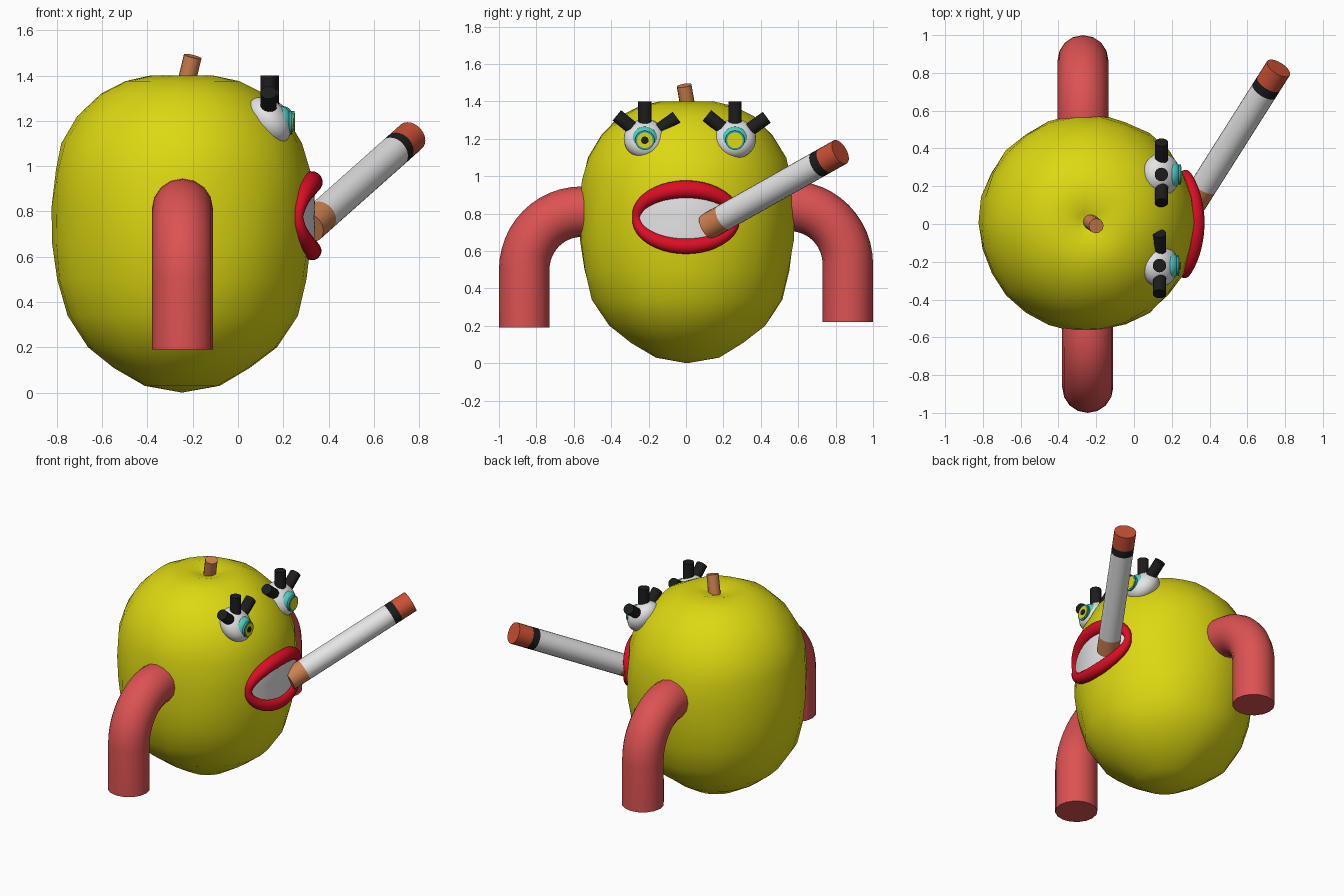
import bpy, bmesh, math, random
from mathutils import Vector

random.seed(4)
cube = bpy.data.objects.get("Cube")
if cube:
    bpy.data.objects.remove(cube, do_unlink=True)


def material(name, rgb):
    m = bpy.data.materials.new(name)
    m.use_nodes = True
    m.diffuse_color = (*rgb, 1)
    m.node_tree.nodes["Principled BSDF"].inputs["Base Color"].default_value = (*rgb, 1)
    return m


YELLOW = material("fruit yellow", (0.72, 0.69, 0.006))
PINK = material("arm pink", (0.72, 0.085, 0.085))
RED = material("lip red", (0.72, 0.004, 0.018))
WHITE = material("white", (0.78, 0.78, 0.78))
TAN = material("tan", (0.62, 0.22, 0.08))
EMBER = material("ember red", (0.6, 0.08, 0.035))
BLACK = material("black", (0.012, 0.012, 0.012))
TEAL = material("teal", (0.08, 0.64, 0.58))
DARK_TEAL = material("dark teal", (0.03, 0.34, 0.36))

CX, CY = -0.247, 0.005


def smooth(ob, angle=40):
    bpy.ops.object.select_all(action="DESELECT")
    ob.select_set(True)
    bpy.context.view_layer.objects.active = ob
    bpy.ops.object.shade_smooth_by_angle(angle=math.radians(angle))


def finish(name, bm, mat):
    bmesh.ops.recalc_face_normals(bm, faces=bm.faces)
    me = bpy.data.meshes.new(name)
    bm.to_mesh(me)
    bm.free()
    ob = bpy.data.objects.new(name, me)
    bpy.context.collection.objects.link(ob)
    me.materials.append(mat)
    smooth(ob)
    return ob


def rod(name, a, b, radius, mat, sides=24):
    """Straight cylinder between two points."""
    a, b = Vector(a), Vector(b)
    bm = bmesh.new()
    bmesh.ops.create_cone(bm, cap_ends=True, segments=sides, radius1=radius,
                          radius2=radius, depth=(b - a).length)
    ob = finish(name, bm, mat)
    ob.location = (a + b) / 2
    ob.rotation_euler = (b - a).to_track_quat("Z", "Y").to_euler()
    return ob


def ball(name, centre, size, mat, tilt=0):
    bm = bmesh.new()
    bmesh.ops.create_uvsphere(bm, u_segments=28, v_segments=18, radius=1)
    ob = finish(name, bm, mat)
    ob.location, ob.scale = centre, size
    ob.rotation_euler.y = tilt
    return ob


def tube(name, points, radii, mat, cyclic=False):
    """Round tube swept along a path, with a radius at each point."""
    cu = bpy.data.curves.new(name, "CURVE")
    cu.dimensions = "3D"
    cu.bevel_depth = 1
    cu.bevel_resolution = 6
    cu.use_fill_caps = True
    sp = cu.splines.new("POLY")
    sp.points.add(len(points) - 1)
    for p, co, r in zip(sp.points, points, radii):
        p.co, p.radius = (*co, 1), r
    sp.use_cyclic_u = cyclic
    ob = bpy.data.objects.new(name, cu)
    bpy.context.collection.objects.link(ob)
    cu.materials.append(mat)
    bpy.ops.object.select_all(action="DESELECT")
    ob.select_set(True)
    bpy.context.view_layer.objects.active = ob
    bpy.ops.object.convert(target="MESH")
    smooth(bpy.context.object)


# Fruit body: slightly lumpy lathe with a dimple at the top
PROFILE = [(0.17, 0.03), (0.3, 0.11), (0.42, 0.2), (0.51, 0.34), (0.553, 0.5),
           (0.572, 0.66), (0.575, 0.82), (0.563, 0.98), (0.53, 1.1), (0.46, 1.22),
           (0.36, 1.32), (0.25, 1.375), (0.14, 1.4), (0.05, 1.375)]


def body_radius(z):
    for (r0, z0), (r1, z1) in zip(PROFILE, PROFILE[1:]):
        if z0 <= z <= z1:
            return r0 + (r1 - r0) * (z - z0) / (z1 - z0)
    return 0


def face_x(y, z):
    """Surface of the body on its +x side."""
    return CX + math.sqrt(max(body_radius(z) ** 2 - (y - CY) ** 2, 0))


bm = bmesh.new()
N = 26
rings = []
for r, z in PROFILE:
    ring = []
    for i in range(N):
        a = math.tau * i / N
        rr = r + random.uniform(-0.006, 0.005)
        ring.append(bm.verts.new((CX + rr * math.cos(a), CY + rr * math.sin(a), z)))
    rings.append(ring)
for lo, hi in zip(rings, rings[1:]):
    for i in range(N):
        j = (i + 1) % N
        bm.faces.new((lo[i], lo[j], hi[j], hi[i]))
for ring, z in ((rings[0], 0), (rings[-1], 1.36)):
    tip = bm.verts.new((CX, CY, z))
    for i in range(N):
        bm.faces.new((ring[i], ring[(i + 1) % N], tip))
finish("body", bm, YELLOW)

# Stem
rod("stem", (-0.235, 0.015, 1.34), (-0.2, -0.01, 1.485), 0.04, TAN, 12)

# Arms: horizontal at the shoulder, bending down to a flat end
for name, side, x, lift in (("right_arm", -1, -0.245, 0), ("left_arm", 1, -0.27, 0.03)):
    path = [(x, side * 0.45, 0.81 + lift)]
    for k in range(13):
        a = math.pi / 2 * k / 12
        path.append((x, side * (0.56 + 0.305 * math.sin(a)), 0.5 + lift + 0.31 * math.cos(a)))
    path.append((x, side * 0.865, 0.19 + lift))
    tube(name, path, [0.135] * len(path), PINK)

# Teeth: curved oval patch lying on the body
bm = bmesh.new()
M = 32
centre = bm.verts.new((face_x(0, 0.775) + 0.013, 0, 0.775))
prev = None
for s in (0.25, 0.5, 0.75, 1):
    ring = []
    for i in range(M):
        a = math.tau * i / M
        y, z = 0.27 * s * math.cos(a), 0.775 + 0.14 * s * math.sin(a)
        ring.append(bm.verts.new((face_x(y, z) + 0.013, y, z)))
    for i in range(M):
        j = (i + 1) % M
        if prev:
            bm.faces.new((prev[i], ring[i], ring[j], prev[j]))
        else:
            bm.faces.new((centre, ring[i], ring[j]))
    prev = ring
finish("teeth", bm, WHITE)

# Lips: closed oval tube, thick in the middle and thin at the corners
path, radii = [], []
for i in range(40):
    a = math.tau * i / 40
    s = math.sin(a)
    y, z = 0.265 * math.cos(a), 0.778 + 0.152 * s
    path.append((face_x(y, z) + 0.006, y, z))
    radii.append(0.022 + (0.026 if s > 0 else 0.02) * abs(s))
tube("lips", path, radii, RED, True)

# Cigarette: filter, paper, band and glowing end along one axis
start, end = Vector((0.315, 0.115, 0.73)), Vector((0.765, 0.825, 1.13))
stops = [0, 0.125, 0.83, 0.885, 1]
for name, t0, t1, mat in zip(("filter", "paper", "burnt_band", "ember"), stops, stops[1:],
                             (TAN, WHITE, BLACK, EMBER)):
    rod("cigarette_" + name, start.lerp(end, t0), start.lerp(end, t1), 0.071, mat)

# Eyes with iris, and three lashes each
for side, y, x in (("right", -0.22, 0.135), ("left", 0.262, 0.145)):
    ball(side + "_eyeball", (x, y, 1.2), (0.085, 0.113, 0.118), WHITE, math.radians(-40))
    ball(side + "_iris", (x + 0.055, y, 1.192), (0.05, 0.073, 0.073), TEAL)
    layers = [("iris_ring", 0.052, DARK_TEAL), ("iris_centre", 0.042, YELLOW)]
    if side == "right":
        layers.append(("pupil", 0.02, BLACK))
    for k, (part, r, mat) in enumerate(layers):
        front = x + 0.104 + 0.003 * k
        rod(side + "_" + part, (front - 0.02, y, 1.192), (front, y, 1.192), r, mat)
    for k, (dy0, dz0, dy1, dz1) in enumerate(((-0.07, 0.06, -0.15, 0.125),
                                              (0, 0.06, 0, 0.2),
                                              (0.08, 0.05, 0.17, 0.115))):
        rod(f"{side}_lash_{k + 1}", (x, y + dy0, 1.2 + dz0), (x, y + dy1, 1.2 + dz1),
            0.036, BLACK, 14)
